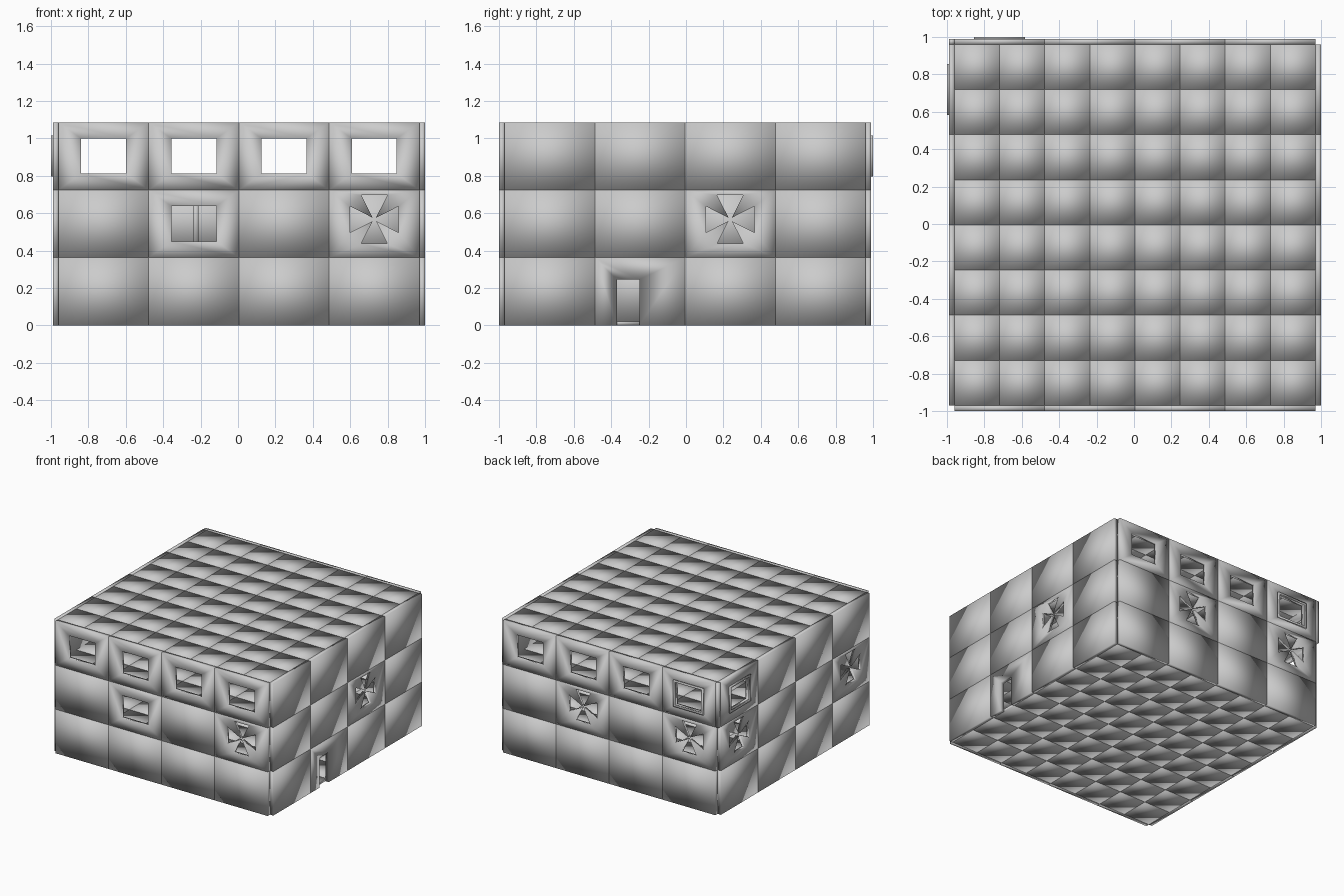
import bpy, bmesh
from mathutils import Vector

if "Cube" in bpy.data.objects:
    bpy.data.objects.remove(bpy.data.objects["Cube"])

STOREY = 1.085 / 3      # height of one storey
PANEL = 1.93 / 4        # width of one wall panel
THICK = 0.03            # wall thickness
LO_X, LO_Y = -0.96, -0.97


def finish(bm, name):
    bmesh.ops.recalc_face_normals(bm, faces=bm.faces[:])
    for f in bm.faces:
        f.smooth = True
    me = bpy.data.meshes.new(name)
    bm.to_mesh(me)
    bm.free()
    ob = bpy.data.objects.new(name, me)
    bpy.context.collection.objects.link(ob)
    return ob


def add_box(bm, lo, hi):
    vs = bmesh.ops.create_cube(bm, size=1)["verts"]
    lo, hi = Vector(lo), Vector(hi)
    for v in vs:
        v.co = (lo + hi) / 2 + v.co * (hi - lo)


# Each side maps (along, up, outward) to world space
SIDES = {
    "front": lambda u, z, d: (LO_X + u, -0.97 - d, z),
    "back": lambda u, z, d: (LO_X + u, 0.96 + d, z),
    "left": lambda u, z, d: (-0.96 - d, LO_Y + u, z),
    "right": lambda u, z, d: (0.97 + d, LO_Y + u, z),
}


def plate(name, place, loops, d0, d1):
    """Flat plate with optional holes, extruded along the outward axis."""
    bm = bmesh.new()
    edges = []
    for loop in loops:
        vs = [bm.verts.new(place(u, z, d0)) for u, z in loop]
        edges += [bm.edges.new((vs[i - 1], vs[i])) for i in range(len(vs))]
    if len(loops) > 1:
        bmesh.ops.triangle_fill(bm, edges=edges, use_beauty=True)
    else:
        bm.faces.new(bm.verts[:])
    ext = bmesh.ops.extrude_face_region(bm, geom=bm.faces[:], use_keep_orig=True)
    shift = Vector(place(0, 0, d1)) - Vector(place(0, 0, d0))
    for v in ext["geom"]:
        if isinstance(v, bmesh.types.BMVert):
            v.co += shift
    return finish(bm, name)


def rect(u0, z0, u1, z1):
    return [(u0, z0), (u1, z0), (u1, z1), (u0, z1)]


def cross_hole(cu, cz):
    pts, a, b = [], (0.0, 1.0), (1.0, 0.0)
    for _ in range(4):
        for s, r in ((-0.07, 0.13), (0.07, 0.13), (0.009, 0.009)):
            pts.append((cu + a[0] * r + b[0] * s, cz + a[1] * r + b[1] * s))
        a, b = b, (-a[0], -a[1])
    return pts


def wall_panel(side, col, row, kind):
    u0, z0 = col * PANEL, row * STOREY
    u1, z1 = u0 + PANEL, z0 + STOREY
    mid = (u0 + u1) / 2
    loops = [rect(u0, z0, u1, z1)]
    if kind == "window":
        loops.append(rect(mid - 0.12, z0 + 0.088, mid + 0.12, z0 + 0.276))
    elif kind == "cross":
        loops.append(cross_hole(mid, z0 + 0.205))
    elif kind == "door":
        a, b = u0 + 0.118, u0 + 0.238
        loops = [[(u0, z0), (a, z0), (a, z0 + 0.245), (b, z0 + 0.245),
                  (b, z0), (u1, z0), (u1, z1), (u0, z1)]]
    plate(f"{side}_wall_{kind}_{row}_{col}", SIDES[side], loops, 0, THICK)


# Outer walls: panels with openings by (column, row)
OPENINGS = {
    "front": {**{(c, 2): "window" for c in range(4)}, (1, 1): "window", (3, 1): "cross"},
    "back": {**{(c, 2): "window" for c in range(4)}, (0, 1): "cross", (2, 1): "cross"},
    "left": {(3, 2): "window", (3, 1): "cross", (0, 1): "cross"},
    "right": {(2, 1): "cross", (1, 0): "door"},
}
for side, holes in OPENINGS.items():
    for row in range(3):
        for col in range(4):
            wall_panel(side, col, row, holes.get((col, row), "plain"))

# Raised frames on the corner windows, and the corner filler between them
for side, col in (("back", 0), ("left", 3)):
    m, z = (col + 0.5) * PANEL, 2 * STOREY
    plate(f"{side}_window_frame", SIDES[side],
          [rect(m - 0.137, z + 0.073, m + 0.137, z + 0.291),
           rect(m - 0.12, z + 0.088, m + 0.12, z + 0.276)], THICK, THICK + 0.01)
bm = bmesh.new()
add_box(bm, (-0.988, 0.96, 2 * STOREY), (-0.96, 0.988, 3 * STOREY))
finish(bm, "corner_filler")

# Tiled floors and roof, 8 x 8 tiles each
T = PANEL / 2
for name, z in (("ground_floor", 0), ("middle_floor", STOREY),
                ("upper_floor", 2 * STOREY), ("roof", 3 * STOREY - 0.024)):
    bm = bmesh.new()
    for i in range(8):
        for j in range(8):
            x, y = LO_X + i * T, LO_Y + j * T
            add_box(bm, (x, y, z), (x + T, y + T, z + 0.022))
    finish(bm, name + "_tiles")

# Inner partitions on the two lower storeys
for n, (row, x0, y0, x1, y1) in enumerate((
        (0, 0.47, -0.49, 0.50, 0.0), (0, -0.48, 0.0, 0.50, 0.03),
        (1, -0.24, -0.49, -0.21, 0.0), (1, -0.96, 0.0, 0.48, 0.03))):
    bm = bmesh.new()
    add_box(bm, (x0, y0, row * STOREY + 0.022), (x1, y1, (row + 1) * STOREY))
    finish(bm, f"partition_{n}")
